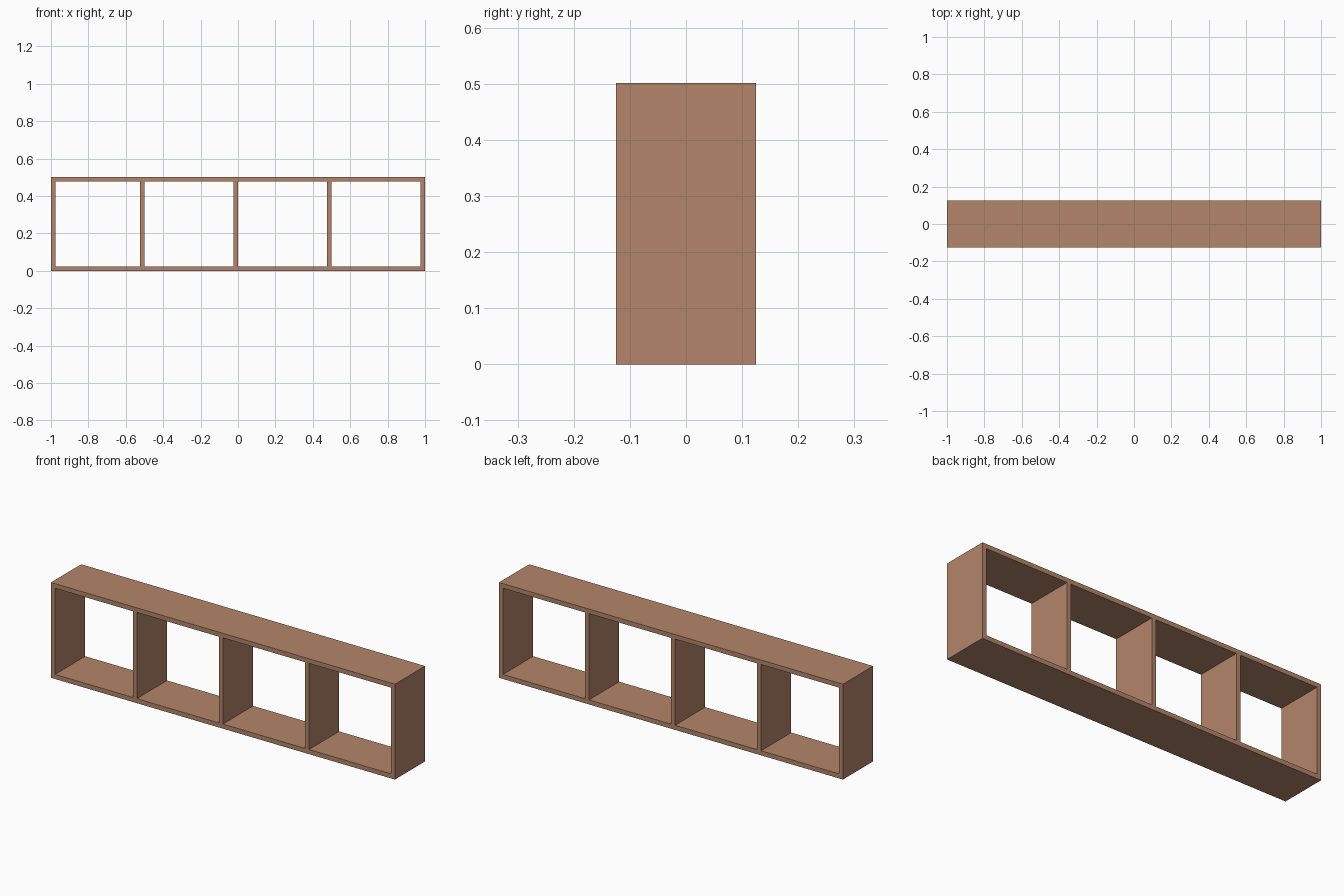
import bpy

if "Cube" in bpy.data.objects:
    bpy.data.objects.remove(bpy.data.objects["Cube"])

# Overall dimensions
H, D, T = 0.501, 0.25, 0.024

wood = bpy.data.materials.new("warm brown wood")
wood.diffuse_color = (0.456, 0.235, 0.144, 1)
wood.use_nodes = True
wood.node_tree.nodes["Principled BSDF"].inputs["Base Color"].default_value = wood.diffuse_color


def board(name, x0, x1, z0, z1):
    """Full-depth board between the given x and z limits."""
    bpy.ops.mesh.primitive_cube_add(size=1, location=((x0 + x1) / 2, 0, (z0 + z1) / 2))
    ob = bpy.context.object
    ob.name = name
    ob.scale = (x1 - x0, D, z1 - z0)
    bpy.ops.object.transform_apply(location=False, rotation=False, scale=True)
    ob.data.materials.append(wood)


# Long top and bottom boards
board("bottom_board", -1, 1, 0, T)
board("top_board", -1, 1, H - T, H)

# End panels fitted between the long boards
board("left_panel", -1, -1 + T, T, H - T)
board("right_panel", 1 - T, 1, T, H - T)

# Dividers, with right faces on the half-unit marks
for i, x in enumerate((-0.5, 0, 0.5)):
    board(f"divider_{i + 1}", x - T, x, T, H - T)
